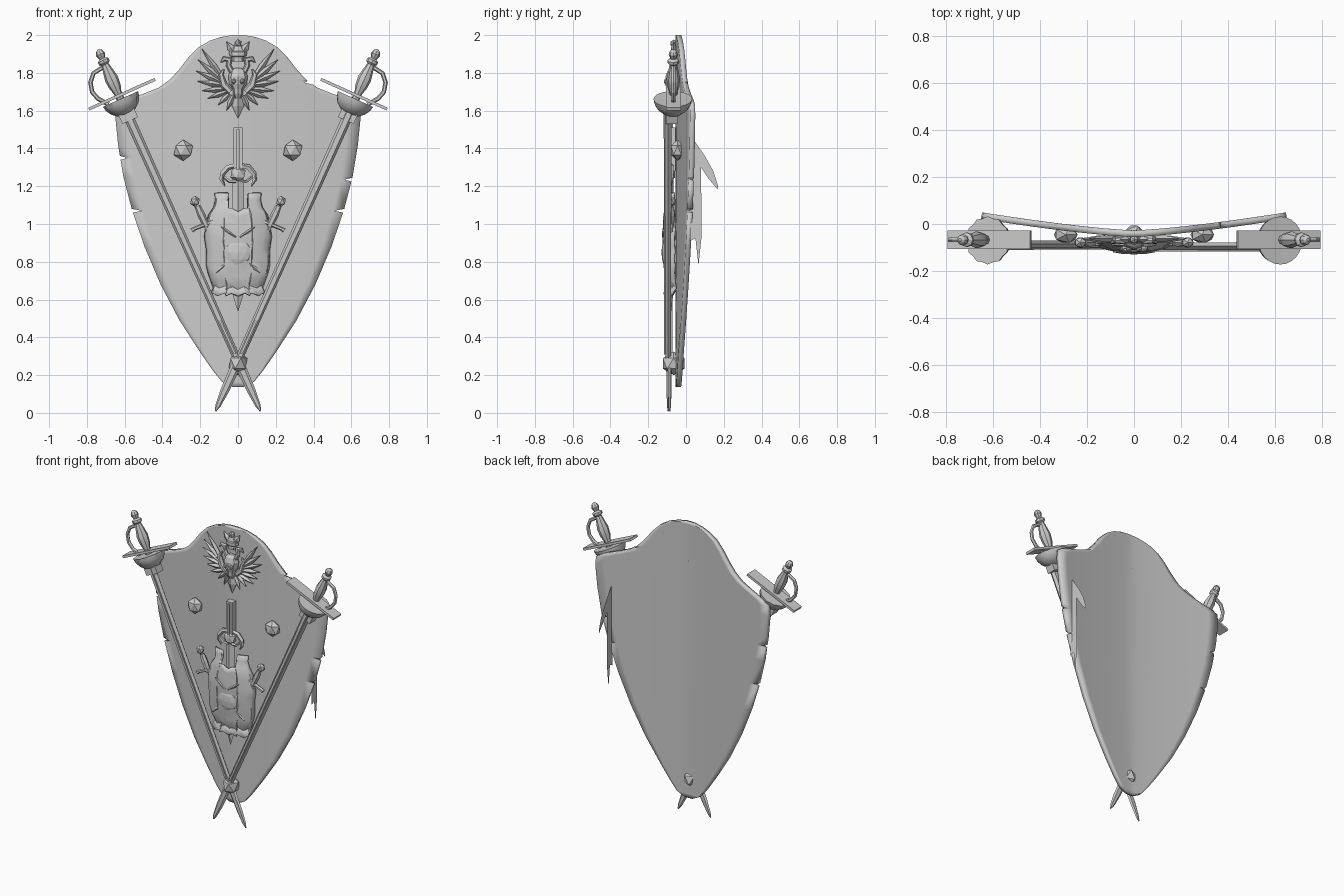
import bpy, bmesh, math, random
from mathutils import Vector

if "Cube" in bpy.data.objects:
    bpy.data.objects.remove(bpy.data.objects["Cube"])
random.seed(4)
Y = Vector((0, 1, 0))


def make(name, verts, faces, smooth=None, closed=True):
    me = bpy.data.meshes.new(name)
    me.from_pydata(verts, [], faces)
    bm = bmesh.new()
    bm.from_mesh(me)
    bmesh.ops.remove_doubles(bm, verts=bm.verts, dist=0.0002)
    if closed:
        bmesh.ops.recalc_face_normals(bm, faces=bm.faces)
    bm.to_mesh(me)
    bm.free()
    ob = bpy.data.objects.new(name, me)
    bpy.context.collection.objects.link(ob)
    if smooth:
        bpy.ops.object.select_all(action='DESELECT')
        ob.select_set(True)
        bpy.context.view_layer.objects.active = ob
        bpy.ops.object.shade_smooth_by_angle(angle=math.radians(smooth))
    return ob


def sweep(name, path, sizes, sides=6, y=-0.08, box=False, jag=0, smooth=None, y2=None):
    """Loft rings of (half width, half depth) along an x-z path."""
    n = len(path)
    y2 = y if y2 is None else y2
    P = [Vector((p[0], y + (y2 - y) * i / max(n - 1, 1), p[1])) for i, p in enumerate(path)]
    if box:
        sides = 4
    verts, faces = [], []
    axis = (P[-1] - P[0]).normalized()
    for i, p in enumerate(P):
        t = P[min(i + 1, n - 1)] - P[max(i - 1, 0)]
        t.y = 0
        t = t.normalized() if t.length > 1e-5 else axis
        nrm = t.cross(Y).normalized()
        w, d = sizes[i] if isinstance(sizes, list) else sizes
        for k in range(sides):
            a = 2 * math.pi * k / sides + (math.pi / 4 if box else 0)
            m = (1.4142 if box else 1) * (1 - jag * (k % 2))
            verts.append(p + nrm * w * m * math.cos(a) + Y * d * m * math.sin(a))
    for i in range(n - 1):
        for k in range(sides):
            j = (k + 1) % sides
            faces.append((i * sides + k, i * sides + j, (i + 1) * sides + j, (i + 1) * sides + k))
    faces += [tuple(range(sides)), tuple(range((n - 1) * sides, n * sides))]
    return make(name, verts, faces, smooth)


def ball(name, loc, r, sub=1):
    bm = bmesh.new()
    bmesh.ops.create_icosphere(bm, subdivisions=sub, radius=1)
    vs = [(loc[0] + v.co.x * r[0], loc[1] + v.co.y * r[1], loc[2] + v.co.z * r[2]) for v in bm.verts]
    fs = [[v.index for v in f.verts] for f in bm.faces]
    bm.free()
    return make(name, vs, fs)


def interp(tab, z):
    for (w0, z0), (w1, z1) in zip(tab, tab[1:]):
        if z0 >= z >= z1:
            return w0 + (w1 - w0) * (z0 - z) / (z0 - z1)
    return tab[-1][0]


def spike(name, a, b, w, d=0.012, y=-0.07):
    mid = [(a[0] + (b[0] - a[0]) * t, a[1] + (b[1] - a[1]) * t) for t in (0, .45, 1)]
    return sweep(name, mid, [(w * .6, d), (w, d), (.001, .002)], 4, y)


# Shield: curved plate with nicked edges
edge = [(.03, 2), (.09, 1.99), (.15, 1.97), (.21, 1.935), (.26, 1.885), (.31, 1.82), (.36, 1.765),
        (.42, 1.722), (.5, 1.69), (.6, 1.655), (.645, 1.63), (.65, 1.57), (.635, 1.42), (.607, 1.25),
        (.56, 1.07), (.495, .88), (.41, .68), (.31, .49), (.2, .32), (.13, .22), (.085, .165), (.03, .137)]
nicks = {(1, 1.748): .03, (1, 1.235): .04, (1, 1.07): .05, (-1, 1.35): .04, (-1, 1.07): .05}
zs = {z for _, z in edge} | {z + o for _, z in nicks for o in (-.01, 0, .01)}
zs = sorted(zs, reverse=True)
C = 20
verts, faces = [], []
for z in zs:
    w = interp(edge, z)
    for c in range(C + 1):
        u = 2 * c / C - 1
        x = u * w
        if abs(u) > .99:
            x -= math.copysign(nicks.get((round(u), z), 0), u)
        verts.append((x, -.055 + .075 * (abs(x) / .64) ** 1.35, z))
for r in range(len(zs) - 1):
    for c in range(C):
        a = r * (C + 1) + c
        faces.append((a, a + C + 1, a + C + 2, a + 1))
shield = make("shield", verts, faces, 35, closed=False)
m = shield.modifiers.new("thickness", 'SOLIDIFY')
m.thickness, m.offset = .028, -1

# Crossed rapiers
for s in (1, -1):
    def pt(a, b=0):
        return (s * (.63 + a * .409 + b * .912), 1.68 + a * .912 - b * .409)
    by = -.09 - .004 * s
    sweep("rapier_blade", [pt(a) for a in (-.1, -1.5, -1.6, -1.72, -1.8, -1.832)],
          [(.027, .02), (.02, .016), (.026, .012), (.022, .01), (.014, .008), (.004, .003)], 6, by)
    sweep("blade_fuller", [pt(-.1), pt(-1.5)], [(.009, .008), (.006, .006)], y=by - .016, box=True)
    sweep("blade_collar", [pt(-.09), pt(-.145)], (.045, .032), y=-.075, box=True)
    sweep("cup_guard", [pt(a) for a in (-.11, -.1, -.075, -.045, -.02, -.022, -.045, -.075, -.09)],
          [(r, r) for r in (.02, .05, .08, .097, .102, .094, .088, .07, .02)], 24, -.07,
          jag=.06 if s < 0 else 0, smooth=40)
    sweep("cross_guard", [pt(0, -.21), pt(0, .175)], (.008, .04), y=-.067, box=True)
    sweep("grip", [pt(a) for a in (-.08, .02, .05, .1, .15, .185)],
          [(r, r) for r in (.02, .022, .032, .036, .026, .019)], 8, -.067, smooth=40)
    sweep("pommel", [pt(a) for a in (.18, .19, .205, .215, .225, .24, .258, .268)],
          [(r, r) for r in (.02, .031, .031, .016, .02, .025, .018, .006)], 8, -.067)
    sweep("knuckle_bow", [pt(*q) for q in ((-.02, .07), (.03, .108), (.075, .122), (.125, .11),
                                            (.163, .075), (.172, .02))], (.012, .012), 6, -.067)

# Studs and the knot where the blades cross
for s in (1, -1):
    ball("stud", (s * .29, -.045, 1.39), (.056, .04, .056))
ball("crossing_knob", (0, -.065, .262), (.055, .068, .062))

# Central sword behind the breastplate
sweep("center_handle", [(0, 1.51), (0, 1.28)], (.023, .02), box=True, y=-.075)
sweep("center_handle_rib", [(0, 1.5), (0, 1.28)], (.007, .006), box=True, y=-.098)
sweep("center_blade", [(0, 1.3), (0, .64), (0, .54)], [(.03, .014), (.033, .014), (.002, .002)], 4, -.08)
ball("guard_boss", (0, -.085, 1.265), (.045, .03, .045))
for s in (1, -1):
    sweep("guard_claw", [(s * x, z) for x, z in ((.015, 1.31), (.055, 1.3), (.085, 1.265), (.088, 1.235), (.07, 1.2))],
          [(.012, .014), (.016, .016), (.015, .015), (.012, .012), (.003, .004)], 5, -.08)
    sweep("guard_loop", [(s * x, z) for x, z in ((.01, 1.225), (.045, 1.225), (.075, 1.25))], (.009, .012), 5, -.085)
    # Side daggers
    sweep("dagger_grip", [(s * x, z) for x, z in ((.215, 1.095), (.195, 1.05), (.165, .985))],
          [(.016, .016), (.021, .02), (.016, .016)], 6, -.078)
    ball("dagger_pommel", (s * .228, -.078, 1.12), (.028, .025, .03))
    sweep("dagger_guard", [(s * x, z) for x, z in ((.245, .965), (.23, .975), (.12, 1.02))],
          [(.014, .014), (.01, .013), (.012, .013)], 6, -.08)
    spike("dagger_blade", (s * .165, .985), (s * .03, .7), .022, .01, -.075)

# Battered breastplate: bulged sheet with neck opening and torn hem
body = [(.125, 1.18), (.12, 1.1), (.155, 1.06), (.17, 1.0), (.18, .93), (.168, .86), (.172, .79),
        (.155, .72), (.13, .665), (.152, .625), (.152, .6)]
us = [-1, -.93, -.75, -.45, -.42, -.25, 0, .25, .42, .45, .75, .93, 1]
R = 14
verts, faces = [], []
for r in range(R + 1):
    for c, u in enumerate(us):
        top = 1.165 if abs(u) >= .45 else 1.085 - .02 * (u == 0)
        bot = .625 + (.012 if c % 2 else -.003)
        z = top + (bot - top) * r / R
        chest = .9 + .15 * math.cos((z - .92) * 9) - (.3 if z > 1.1 else 0)
        flare = .012 if r == R else (-.012 if r == R - 1 else 0)
        y = -.062 - .058 * chest * math.sqrt(max(0, 1 - u * u)) - flare + random.uniform(-.004, .004)
        verts.append((u * interp(body, z), y, z))
N = len(us)
for r in range(R):
    for c in range(N - 1):
        a = r * N + c
        faces.append((a, a + N, a + N + 1, a + 1))
plate = make("breastplate", verts, faces, 30, closed=False)
m = plate.modifiers.new("thickness", 'SOLIDIFY')
m.thickness, m.offset = .01, -1
ball("belly_boss", (0, -.108, .85), (.075, .022, .075), 2)
for s in (1, -1):
    spike("chest_ridge", (s * .01, .93), (s * .09, .985), .012, .01, -.118)
    spike("dent", (s * .05, .8), (s * .12, .74), .012, .008, -.105)

# Winged skull crest
for s in (1, -1):
    for i, (a, b, w) in enumerate([
            ((.08, 1.77), (.19, 1.925), .016), ((.09, 1.765), (.212, 1.87), .016),
            ((.085, 1.75), (.222, 1.81), .016), ((.08, 1.735), (.215, 1.755), .015),
            ((.07, 1.715), (.19, 1.705), .015), ((.06, 1.7), (.16, 1.665), .014),
            ((.045, 1.69), (.105, 1.63), .014), ((.025, 1.68), (.06, 1.6), .014)]):
        spike("feather", (s * a[0], a[1]), (s * b[0], b[1]), w, .014, -.062 - .003 * (i % 2))
    sweep("wing_arm", [(s * x, z) for x, z in ((.04, 1.7), (.075, 1.735), (.09, 1.79), (.075, 1.82))],
          [(.016, .02), (.02, .02), (.014, .018), (.004, .006)], 6, -.068)
    sweep("side_neck", [(s * x, z) for x, z in ((.03, 1.8), (.05, 1.84), (.045, 1.87), (.075, 1.875), (.09, 1.855))],
          [(.014, .015), (.014, .015), (.017, .015), (.013, .012), (.003, .003)], 6, -.07)
    spike("crown_point", (s * .02, 1.905), (s * .06, 1.965), .02, .015, -.065)
    ball("eye_rim", (s * .022, -.107, 1.755), (.014, .012, .016))
sweep("skull", [(0, z) for z in (1.825, 1.81, 1.78, 1.74, 1.715, 1.69, 1.665)],
      [(.018, .012), (.042, .03), (.052, .04), (.046, .042), (.028, .035), (.026, .032), (.015, .02)], 8, -.068)
spike("tail", (0, 1.68), (0, 1.56), .032, .022, -.062)
sweep("crown", [(0, z) for z in (1.86, 1.885, 1.89, 1.91, 1.915, 1.945)],
      [(.03, .02), (.032, .022), (.045, .026), (.048, .026), (.036, .02), (.02, .014)], 8, -.062)
ball("crown_orb", (0, -.065, 1.955), (.02, .02, .022))

# Torn cloth hanging behind the right edge (single sheet)
cloth = [(.015, 1.47), (.045, 1.44), (.1, 1.36), (.145, 1.28), (.17, 1.2), (.165, 1.185), (.12, 1.24), (.08, 1.3),
         (.082, .93), (.066, .78), (.05, .925), (.022, .91), (.018, 1.2)]
make("torn_cloth", [(.535, y, z) for y, z in cloth], [tuple(range(len(cloth)))], closed=False)
